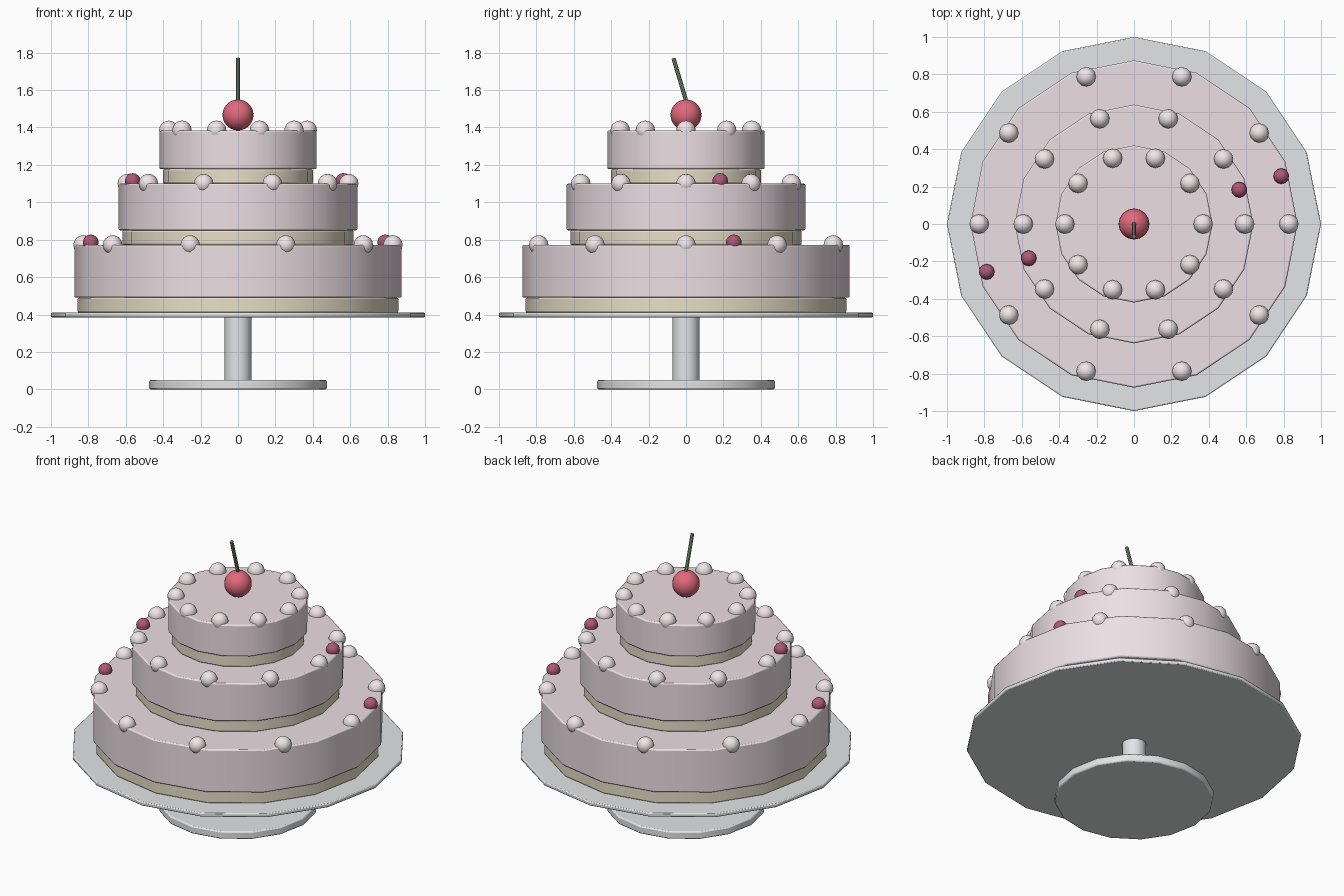
import bpy, math
from mathutils import Vector

if "Cube" in bpy.data.objects:
    bpy.data.objects.remove(bpy.data.objects["Cube"])


def material(name, rgb):
    m = bpy.data.materials.new(name)
    m.diffuse_color = (*rgb, 1)
    m.use_nodes = True
    m.node_tree.nodes["Principled BSDF"].inputs["Base Color"].default_value = m.diffuse_color
    return m


METAL = material("silver", (0.76, 0.78, 0.80))
FROST = material("pink_frosting", (0.84, 0.74, 0.77))
SPONGE = material("sponge", (0.80, 0.74, 0.58))
PEARL = material("pearl", (0.88, 0.79, 0.81))
BERRY = material("berry", (0.42, 0.10, 0.18))
CHERRY = material("cherry", (0.75, 0.14, 0.20))
STEM = material("stem", (0.22, 0.34, 0.18))


def finish(name, mat):
    o = bpy.context.object
    o.name = name
    o.data.materials.append(mat)
    bpy.ops.object.shade_smooth_by_angle(angle=math.radians(40))
    return o


def disc(name, r, z0, z1, mat, sides=16, bevel=0.008):
    bpy.ops.mesh.primitive_cylinder_add(vertices=sides, radius=r, depth=z1 - z0,
                                        location=(0, 0, (z0 + z1) / 2))
    o = finish(name, mat)
    if bevel:
        b = o.modifiers.new("soft_edge", 'BEVEL')
        b.width, b.segments = bevel, 2
        b.limit_method, b.angle_limit = 'ANGLE', math.radians(40)
    return o


def ball(name, loc, r, mat, seg=12, rings=8):
    bpy.ops.mesh.primitive_uv_sphere_add(segments=seg, ring_count=rings,
                                         radius=r, location=loc)
    return finish(name, mat)


# Stand
disc("stand_base", 0.475, 0.0, 0.05, METAL)
disc("stand_column", 0.072, 0.045, 0.39, METAL, bevel=0)
disc("stand_plate", 1.0, 0.385, 0.41, METAL, bevel=0.006)

# Tiers: sponge layer, frosting, rim pearls, pair of berries
tiers = [  # sponge r, frosting r, bottom, seam, top, pearl ring r, berries
    (0.857, 0.875, 0.41, 0.49, 0.772, 0.828, True),
    (0.618, 0.638, 0.772, 0.85, 1.10, 0.592, True),
    (0.401, 0.420, 1.10, 1.177, 1.385, 0.370, False),
]
for i, (rs, rf, z0, zm, z1, rp, berries) in enumerate(tiers, 1):
    disc(f"tier_{i}_sponge", rs, z0, zm, SPONGE)
    disc(f"tier_{i}_frosting", rf, zm, z1, FROST)
    for k in range(10):
        a = math.radians(36 * k)
        ball(f"tier_{i}_pearl_{k + 1}", (rp * math.cos(a), rp * math.sin(a), z1),
             0.052, PEARL)
    if berries:
        for k, deg in enumerate((18, 198), 1):
            a = math.radians(deg)
            ball(f"tier_{i}_berry_{k}",
                 (rp * math.cos(a), rp * math.sin(a), z1 + 0.014), 0.042, BERRY)

# Cherry with leaning stem
ball("cherry", (0, 0, 1.467), 0.083, CHERRY, 16, 12)
p0, p1 = Vector((0, 0.004, 1.53)), Vector((0, -0.067, 1.77))
d = p1 - p0
bpy.ops.mesh.primitive_cylinder_add(vertices=8, radius=0.011, depth=d.length,
                                    location=(p0 + p1) / 2,
                                    rotation=d.to_track_quat('Z', 'Y').to_euler())
finish("cherry_stem", STEM)
